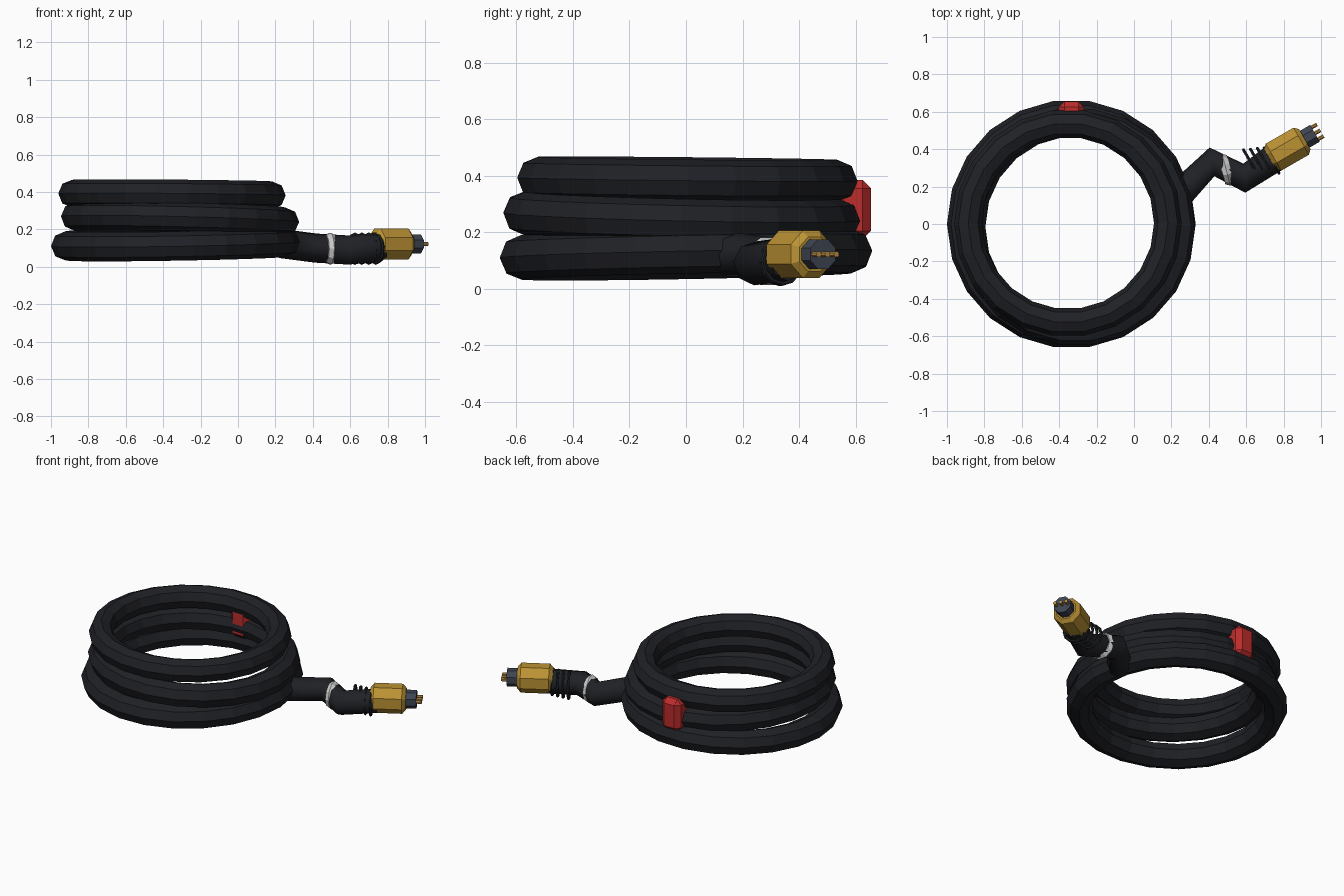
import bpy
from math import radians, pi
from mathutils import Vector, Matrix

if "Cube" in bpy.data.objects:
    bpy.data.objects.remove(bpy.data.objects["Cube"])


def material(name, r, g, b):
    m = bpy.data.materials.new(name)
    m.diffuse_color = (r, g, b, 1)
    m.use_nodes = True
    m.node_tree.nodes["Principled BSDF"].inputs["Base Color"].default_value = m.diffuse_color
    return m


BLACK = material("rubber", 0.014, 0.015, 0.019)
GOLD = material("gold", 0.5, 0.29, 0.035)
RED = material("red", 0.5, 0.025, 0.025)
PALE = material("pale_grey", 0.55, 0.55, 0.53)
SLATE = material("slate", 0.05, 0.06, 0.085)
BRASS = material("brass", 0.5, 0.27, 0.06)


def finish(name, mat):
    ob = bpy.context.object
    ob.name = ob.data.name = name
    ob.data.materials.append(mat)
    return ob


def aim(axis):
    return Vector(axis).to_track_quat('Z', 'Y').to_euler()


def torus(name, loc, axis, major, minor, n, k, mat):
    bpy.ops.mesh.primitive_torus_add(location=loc, rotation=aim(axis), major_radius=major,
                                     minor_radius=minor, major_segments=n, minor_segments=k)
    return finish(name, mat)


def cylinder(name, loc, axis, radius, length, sides, mat, bevel=0):
    bpy.ops.mesh.primitive_cylinder_add(vertices=sides, radius=radius, depth=length,
                                        location=loc, rotation=aim(axis))
    ob = finish(name, mat)
    ob.data.transform(Matrix.Rotation(pi / sides, 4, 'Z'))
    if bevel:
        chamfer(ob, bevel)
    return ob


def chamfer(ob, width):
    mod = ob.modifiers.new("chamfer", 'BEVEL')
    mod.width = width
    mod.segments = 1
    mod.limit_method = 'ANGLE'
    mod.angle_limit = radians(60)


# stacked cable turns: centre, slope in x and y, radii
turns = [("bottom_turn", (-0.335, 0, 0.122), 0.017, 0.019, 0.587, 0.078),
         ("middle_turn", (-0.310, -0.015, 0.255), -0.024, -0.022, 0.561, 0.076),
         ("top_turn", (-0.353, 0.005, 0.387), -0.008, -0.01, 0.534, 0.074)]
for name, loc, sx, sy, major, minor in turns:
    ob = torus(name, loc, (0, 0, 1), major, minor, 22, 8, BLACK)
    ob.rotation_euler = (sy, -sx, 0)

# loose cable end
curve = bpy.data.curves.new("cable_lead", 'CURVE')
curve.dimensions = '3D'
curve.bevel_depth = 0.078
curve.bevel_resolution = 2
curve.use_fill_caps = True
path = [(0.225, 0.14, 0.125), (0.417, 0.332, 0.10), (0.59, 0.245, 0.09), (0.76, 0.36, 0.105)]
spline = curve.splines.new('POLY')
spline.points.add(len(path) - 1)
for p, co in zip(spline.points, path):
    p.co = (*co, 1)
lead = bpy.data.objects.new("cable_lead", curve)
bpy.context.collection.objects.link(lead)
bpy.context.view_layer.objects.active = lead
lead.select_set(True)
bpy.ops.object.convert(target='MESH')
finish("cable_lead", BLACK)

# clamp and strain relief rings
torus("cable_clamp", (0.493, 0.29, 0.097), (0.95, 0.25, 0), 0.06, 0.028, 10, 6, PALE)
plug_dir = Vector((0.87, 0.5, 0.0)).normalized()
for i in range(4):
    torus(f"strain_ring_{i + 1}", (0.625 + 0.037 * i, 0.328 + 0.004 * i, 0.097), plug_dir,
          0.078, 0.009, 12, 6, BLACK)

# plug body, face and prongs
centre = Vector((0.82, 0.40, 0.122))
cylinder("plug_body", centre, plug_dir, 0.09, 0.215, 8, GOLD, 0.022)
cylinder("plug_face", centre + plug_dir * 0.125, plug_dir, 0.056, 0.09, 8, SLATE)
side = Vector((-plug_dir.y, plug_dir.x, 0))
for i in (-1, 0, 1):
    cylinder(f"prong_{i + 2}", centre + plug_dir * 0.175 + side * 0.036 * i, plug_dir,
             0.011, 0.056, 8, BRASS)

# red tie holding the turns together at the back
bpy.ops.mesh.primitive_cube_add(size=1, location=(-0.335, 0.565, 0.28))
tie = finish("cable_tie", RED)
tie.data.transform(Matrix.Diagonal((0.135, 0.18, 0.21, 1)))
chamfer(tie, 0.03)
